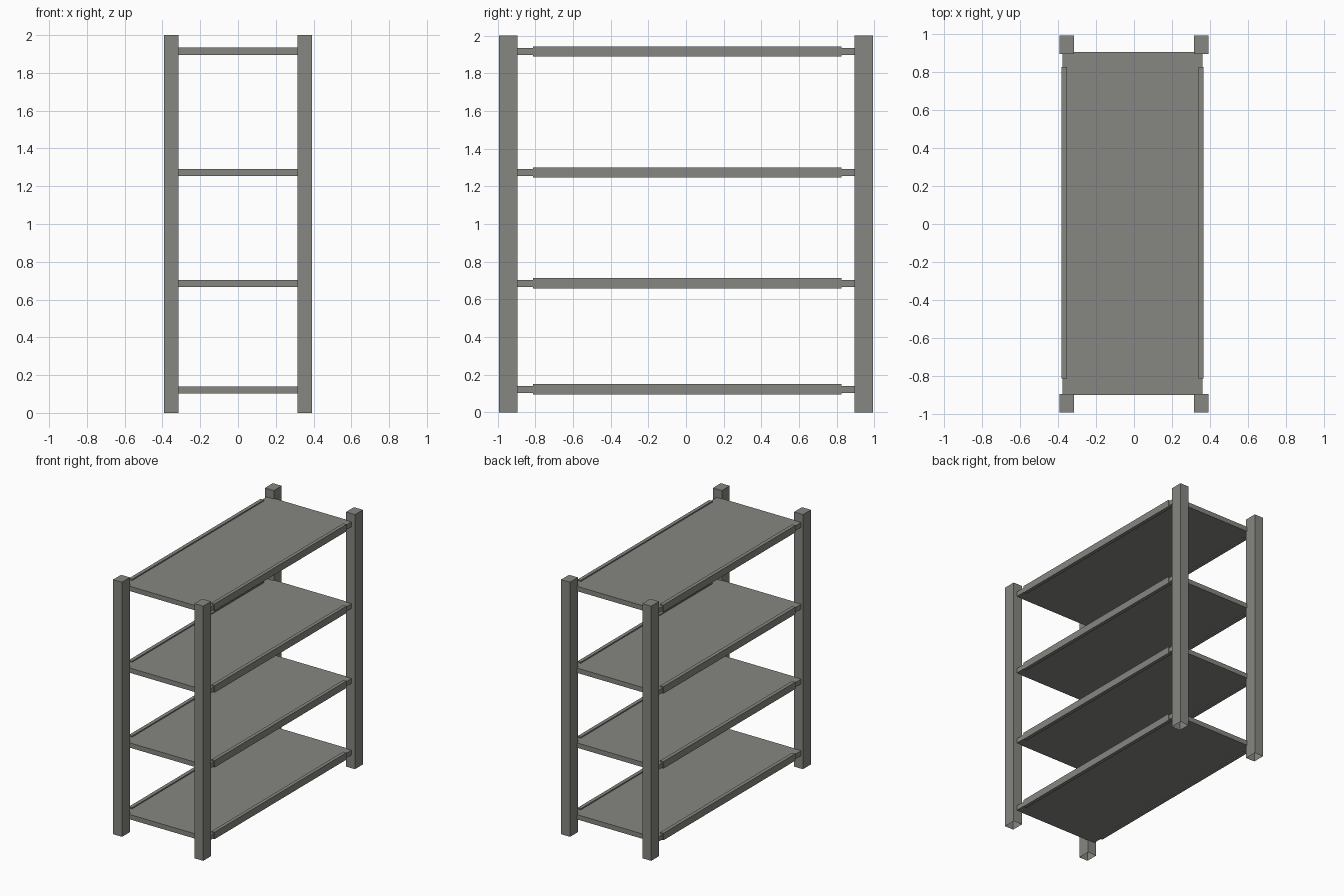
import bpy, bmesh

if "Cube" in bpy.data.objects:
    bpy.data.objects.remove(bpy.data.objects["Cube"])

metal = bpy.data.materials.new("warm grey metal")
metal.diffuse_color = (0.24, 0.24, 0.22, 1)
metal.use_nodes = True
metal.node_tree.nodes["Principled BSDF"].inputs["Base Color"].default_value = metal.diffuse_color


def box(name, x, y, z, open_bottom=False):
    """Box from (min, max) ranges, optionally without its bottom face."""
    bm = bmesh.new()
    bmesh.ops.create_cube(bm, size=1)
    for v in bm.verts:
        v.co = [r[0] if c < 0 else r[1] for c, r in zip(v.co, (x, y, z))]
    if open_bottom:
        bm.normal_update()
        low = [f for f in bm.faces if f.normal.z < -0.9]
        bmesh.ops.delete(bm, geom=low, context='FACES_ONLY')
    mesh = bpy.data.meshes.new(name)
    bm.to_mesh(mesh)
    bm.free()
    mesh.materials.append(metal)
    ob = bpy.data.objects.new(name, mesh)
    bpy.context.collection.objects.link(ob)
    return ob


# Four hollow corner posts, open at the foot
for side, x in (("left", (-0.391, -0.314)), ("right", (0.314, 0.391))):
    for end, y in (("front", (-0.991, -0.893)), ("back", (0.893, 0.991))):
        box(f"{end}_{side}_post", x, y, (0, 2), open_bottom=True)

# Four shelves, each with a raised rail along both long edges
for i, z in enumerate((0.122, 0.685, 1.273, 1.915), 1):
    box(f"shelf_{i}", (-0.375, 0.36), (-0.899, 0.903), (z - 0.019, z + 0.019))
    box(f"shelf_{i}_left_rail", (-0.381, -0.352), (-0.812, 0.824), (z - 0.027, z + 0.028))
    box(f"shelf_{i}_right_rail", (0.338, 0.366), (-0.812, 0.824), (z - 0.027, z + 0.028))
